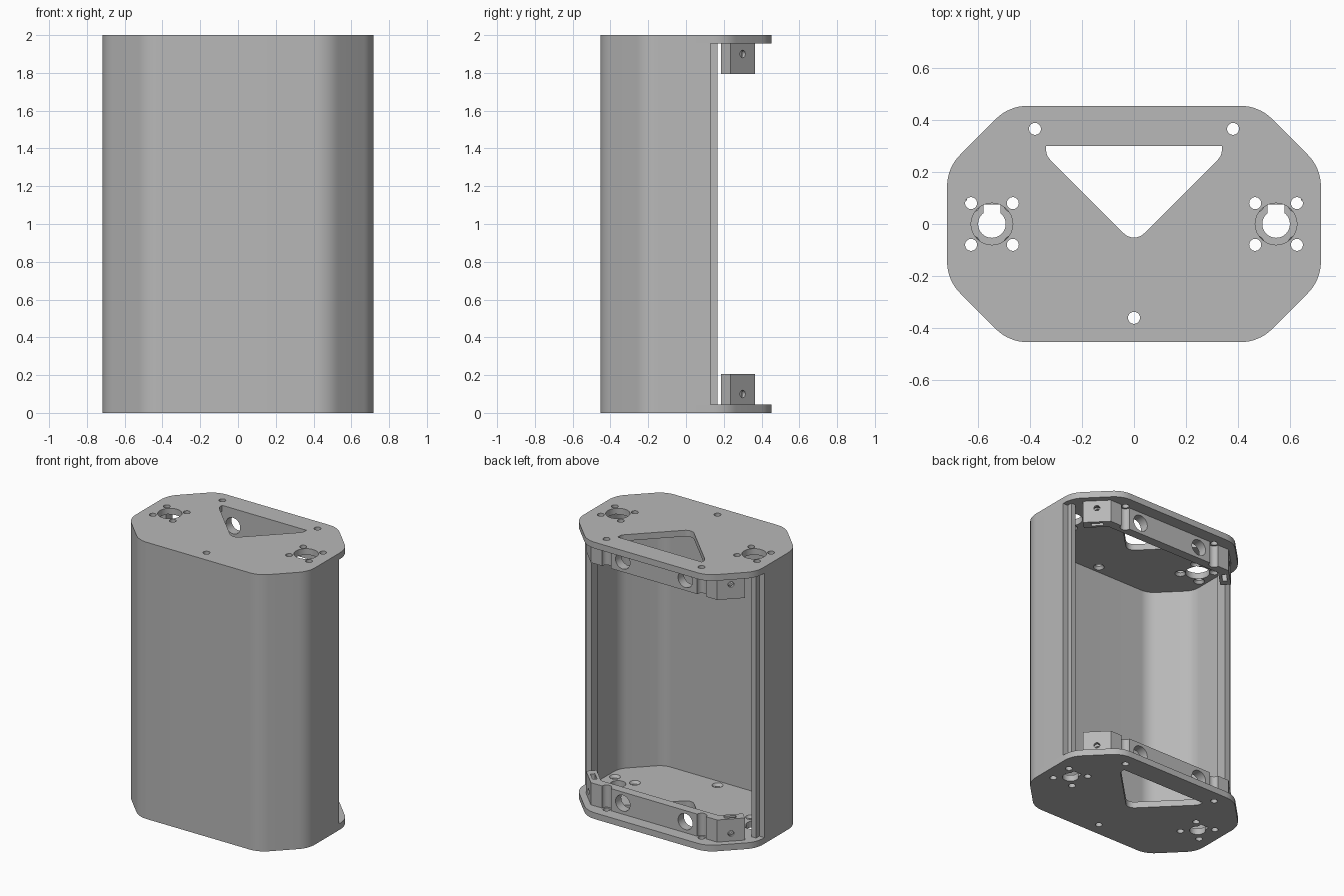
import bpy, bmesh
from math import radians, cos, sin, tan, pi
from mathutils import Vector, Matrix

cube = bpy.data.objects.get("Cube")
if cube:
    bpy.data.objects.remove(cube, do_unlink=True)

grey = bpy.data.materials.new("plain grey")
grey.use_nodes = True
colour = (0.48, 0.48, 0.48, 1)
grey.diffuse_color = colour
grey.node_tree.nodes["Principled BSDF"].inputs["Base Color"].default_value = colour

HX, HY = 0.717, 0.453      # half width and depth
CX, CY = 0.48, 0.215       # where the corner bevels start
T = 0.045                  # plate thickness
HEIGHT = 2.0
RAIL_H = 0.16


def rounded(corners, steps=8):
    """Round each (x, y, radius) corner with a tangent arc."""
    out = []
    for i, (x, y, r) in enumerate(corners):
        p = Vector((x, y))
        if not r:
            out.append(p)
            continue
        a = (Vector(corners[i - 1][:2]) - p).normalized()
        b = (Vector(corners[(i + 1) % len(corners)][:2]) - p).normalized()
        half = a.angle(b) / 2
        centre = p + (a + b).normalized() * (r / sin(half))
        start = p + a * (r / tan(half)) - centre
        end = p + b * (r / tan(half)) - centre
        turn = start.angle_signed(end)
        for k in range(steps + 1):
            ang = -turn * k / steps
            out.append(centre + Matrix.Rotation(ang, 2) @ start)
    return out


def new_object(name, bm):
    bmesh.ops.recalc_face_normals(bm, faces=bm.faces[:])
    mesh = bpy.data.meshes.new(name)
    bm.to_mesh(mesh)
    bm.free()
    mesh.materials.append(grey)
    ob = bpy.data.objects.new(name, mesh)
    bpy.context.scene.collection.objects.link(ob)
    return ob


def prism(name, points, z0, z1):
    bm = bmesh.new()
    face = bm.faces.new([bm.verts.new((p[0], p[1], z0)) for p in points])
    top = bmesh.ops.extrude_face_region(bm, geom=[face])["geom"]
    verts = [v for v in top if isinstance(v, bmesh.types.BMVert)]
    bmesh.ops.translate(bm, verts=verts, vec=(0, 0, z1 - z0))
    return new_object(name, bm)


def cylinder(centre, r0, length, r1=None, axis=(0, 0, 1)):
    bm = bmesh.new()
    rot = Vector((0, 0, 1)).rotation_difference(Vector(axis)).to_matrix().to_4x4()
    bmesh.ops.create_cone(bm, cap_ends=True, segments=32, radius1=r0,
                          radius2=r0 if r1 is None else r1, depth=length,
                          matrix=Matrix.Translation(centre) @ rot)
    return new_object("cutter", bm)


def box(centre, size, turn=0):
    bm = bmesh.new()
    bmesh.ops.create_cube(bm, size=1, matrix=Matrix.Translation(centre)
                          @ Matrix.Rotation(turn, 4, 'Z')
                          @ Matrix.Diagonal((*size, 1)))
    return new_object("cutter", bm)


def cut(ob, cutters):
    for c in cutters:
        mod = ob.modifiers.new("cut", 'BOOLEAN')
        mod.operation, mod.solver, mod.object = 'DIFFERENCE', 'EXACT', c
        c.hide_render = True
    bpy.context.view_layer.update()
    graph = bpy.context.evaluated_depsgraph_get()
    mesh = bpy.data.meshes.new_from_object(ob.evaluated_get(graph))
    ob.modifiers.clear()
    ob.data = mesh
    for c in cutters:
        bpy.data.objects.remove(c, do_unlink=True)


def smooth(ob):
    bpy.ops.object.select_all(action='DESELECT')
    ob.select_set(True)
    bpy.context.view_layer.objects.active = ob
    bpy.ops.object.shade_smooth_by_angle(angle=radians(30))


def end_plate(name, z0, inner_z, keyed):
    """Bevelled plate with a triangular window, shaft and screw holes."""
    r = 0.17
    half = [(CX, -HY, r), (HX, -CY, r), (HX, CY, r), (CX, HY, r)]
    other = [(-x, -y, r) for x, y, r in half]
    plate = prism(name, rounded(half + other), z0, z0 + T)
    mid = z0 + T / 2
    into = 1 if inner_z > mid else -1
    window = rounded([(-0.337, 0.30, 0), (-0.337, 0.262, 0.055), (0, -0.075, 0.055),
                      (0.337, 0.262, 0.055), (0.337, 0.30, 0)])
    cutters = [prism("cutter", window, z0 - 0.1, z0 + 0.2)]
    screws = [(0, -0.36)]
    for s in (-1, 1):
        x = s * 0.545
        cutters.append(cylinder((x, 0, mid), 0.053 if keyed else 0.08, 0.2))
        if keyed:
            cutters.append(box((x, 0.037, mid), (0.066, 0.074, 0.2)))
        cutters.append(cylinder((s * 0.38, 0.365, mid), 0.023, 0.2))
        screws += [(x + dx, dy) for dx in (-0.08, 0.08) for dy in (-0.08, 0.08)]
    for x, y in screws:
        cutters.append(cylinder((x, y, mid), 0.023, 0.2))
        # countersink on the inside face
        r0, r1 = (0.023, 0.037) if into > 0 else (0.037, 0.023)
        cutters.append(cylinder((x, y, inner_z - into * 0.009), r0, 0.02, r1))
    cut(plate, cutters)
    smooth(plate)


def mounting_rail(name, z0, free_z):
    """Crossbar with angled end blocks that take the rear panel's screws."""
    half = [(0.47, 0.30), (0.585, 0.185), (0.635, 0.235), (0.505, 0.365)]
    rail = prism(name, half + [(-x, y) for x, y in reversed(half)], z0, z0 + RAIL_H)
    mid = z0 + RAIL_H / 2
    into = 1 if free_z > mid else -1
    screw_z = free_z - into * 0.105
    cutters = []
    for s in (-1, 1):
        cutters.append(cylinder((s * 0.38, 0.365, mid), 0.035, 0.4))
        cutters.append(cylinder((s * 0.25, 0.33, mid), 0.058, 0.3, axis=(0, 1, 0)))
        cutters.append(cylinder((s * 0.545, 0.275, screw_z), 0.02, 0.2, axis=(s, 1, 0)))
        # nut pocket open at the free end
        cutters.append(box((s * 0.545, 0.275, free_z - into * 0.06),
                           (0.08, 0.03, 0.15), -s * pi / 4))
    cut(rail, cutters)
    smooth(rail)


# Wrap-round wall with a stepped lip along each rear edge
w = 0.04
k = w * tan(pi / 8)
side = [(CX, -HY, 0.17), (HX, -CY, 0.17), (HX, 0.13, 0), (HX - w, 0.13, 0),
        (HX - w, 0.167, 0), (0.64, 0.167, 0), (0.64, 0.09, 0), (HX - w, 0.09, 0),
        (HX - w, -CY + k, 0.13), (CX - k, -HY + w, 0.13)]
wall = prism("wrap_wall", rounded(side + [(-x, y, r) for x, y, r in reversed(side)]),
             T, HEIGHT - T)
smooth(wall)

end_plate("bottom_plate", 0, T, True)
end_plate("top_plate", HEIGHT - T, HEIGHT - T, False)
mounting_rail("bottom_rail", T, T + RAIL_H)
mounting_rail("top_rail", HEIGHT - T - RAIL_H, HEIGHT - T - RAIL_H)
